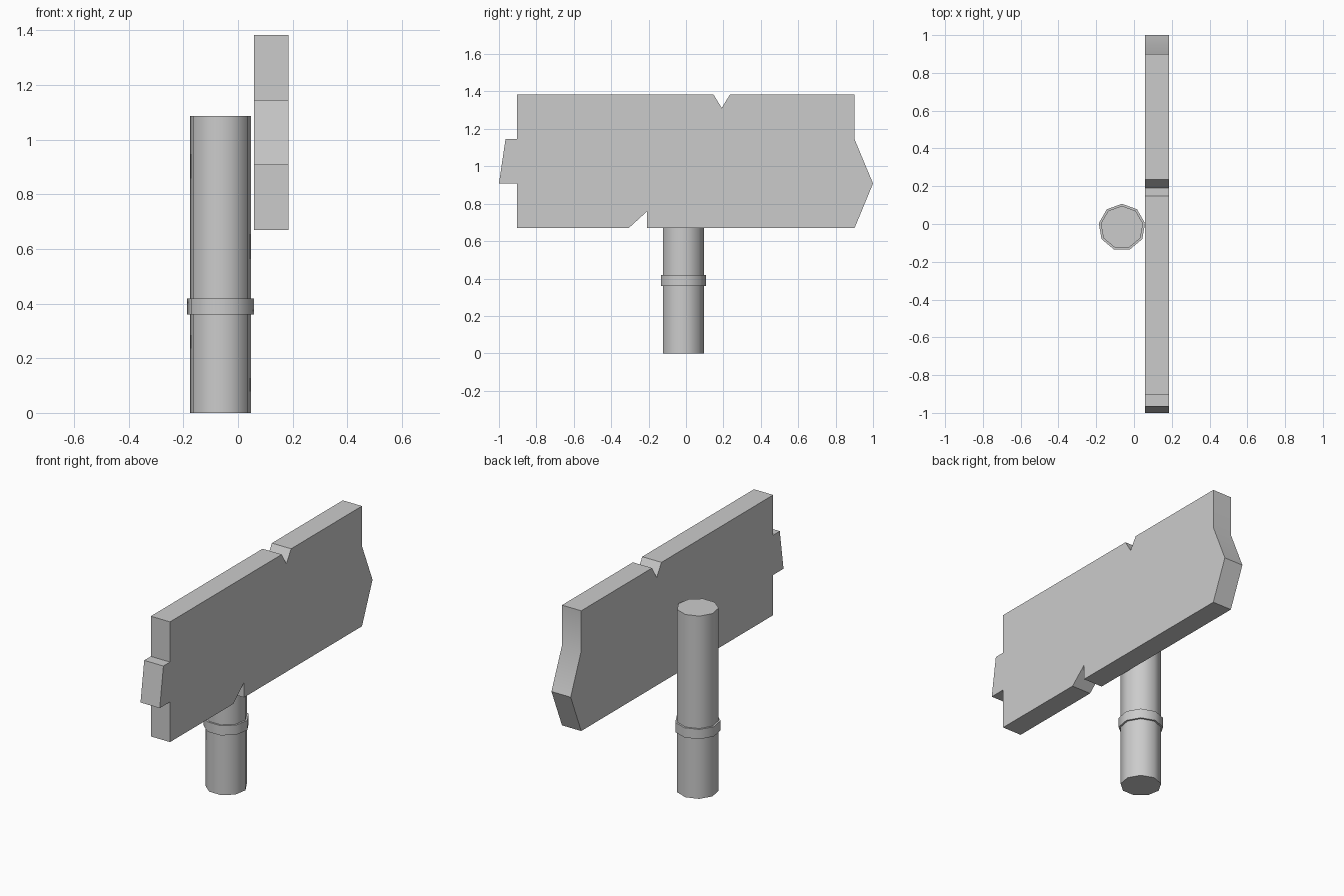
import bpy, bmesh
from math import sin, cos, pi, radians

if "Cube" in bpy.data.objects:
    bpy.data.objects.remove(bpy.data.objects["Cube"])


def finish(name, bm, angle):
    bmesh.ops.recalc_face_normals(bm, faces=bm.faces[:])
    mesh = bpy.data.meshes.new(name)
    bm.to_mesh(mesh)
    bm.free()
    obj = bpy.data.objects.new(name, mesh)
    bpy.context.collection.objects.link(obj)
    bpy.ops.object.select_all(action='DESELECT')
    obj.select_set(True)
    bpy.context.view_layer.objects.active = obj
    bpy.ops.object.shade_smooth_by_angle(angle=radians(angle))
    return obj


def lathe(name, profile, centre, sides, angle):
    """Turn (radius, z) points into a capped solid, one corner facing +y."""
    bm = bmesh.new()
    rings = []
    for r, z in profile:
        rings.append([bm.verts.new((centre[0] + r * sin(2 * pi * i / sides),
                                    centre[1] + r * cos(2 * pi * i / sides), z))
                      for i in range(sides)])
    for a, b in zip(rings, rings[1:]):
        for i in range(sides):
            j = (i + 1) % sides
            bm.faces.new((a[i], a[j], b[j], b[i]))
    bm.faces.new(rings[0])
    bm.faces.new(rings[-1])
    return finish(name, bm, angle)


def slab(name, outline, x0, x1, angle):
    """Extrude a (y, z) outline along x."""
    bm = bmesh.new()
    face = bm.faces.new([bm.verts.new((x0, y, z)) for y, z in outline])
    ext = bmesh.ops.extrude_face_region(bm, geom=[face], use_keep_orig=True)
    verts = [g for g in ext['geom'] if isinstance(g, bmesh.types.BMVert)]
    bmesh.ops.translate(bm, verts=verts, vec=(x1 - x0, 0, 0))
    return finish(name, bm, angle)


# nine-sided post with a raised collar band
R, C = 0.1135, 0.1245
lathe("post_with_collar",
      [(R, 0), (R, 0.36), (C, 0.36), (C, 0.418), (R, 0.418), (R, 1.087)],
      (-0.064, -0.0175), 9, 45)

# arrow-shaped board with chipped edges and a broken tail
bottom, low, high, top = 0.669, 0.908, 1.145, 1.384
slab("sign_board", [
    (-0.903, bottom), (-0.307, bottom), (-0.208, 0.759), (-0.208, bottom),
    (0.901, bottom), (1.0, low), (0.901, high), (0.901, top),
    (0.235, top), (0.191, 1.312), (0.147, top), (-0.903, top),
    (-0.903, high), (-0.965, high), (-1.0, low), (-0.903, low),
], 0.0586, 0.185, 30)
